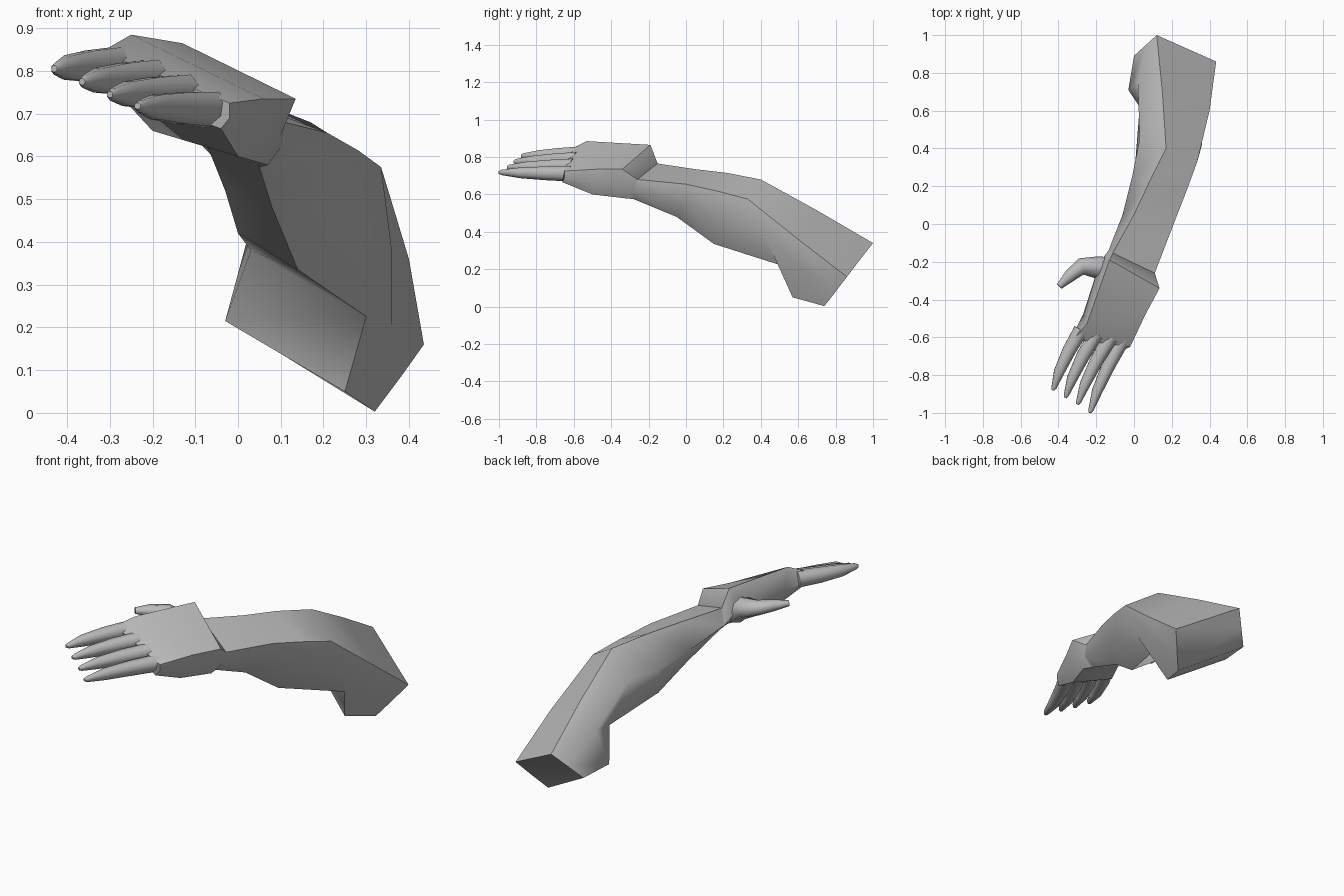
import bpy, bmesh, math
from mathutils import Vector

if "Cube" in bpy.data.objects:
    bpy.data.objects.remove(bpy.data.objects["Cube"])

skin = bpy.data.materials.new("plain grey")
skin.use_nodes = True
GREY = (0.5, 0.5, 0.5, 1)
skin.diffuse_color = GREY
skin.node_tree.nodes["Principled BSDF"].inputs["Base Color"].default_value = GREY


def loft(name, rings, angle):
    """Skin a list of equal-length point rings and close both ends."""
    bm = bmesh.new()
    rows = [[bm.verts.new(p) for p in ring] for ring in rings]
    n = len(rows[0])
    for a, b in zip(rows, rows[1:]):
        for i in range(n):
            j = (i + 1) % n
            bm.faces.new((a[i], a[j], b[j], b[i]))
    bm.faces.new(rows[0][::-1])
    bm.faces.new(rows[-1])
    bmesh.ops.recalc_face_normals(bm, faces=bm.faces)
    mesh = bpy.data.meshes.new(name)
    bm.to_mesh(mesh)
    bm.free()
    mesh.materials.append(skin)
    ob = bpy.data.objects.new(name, mesh)
    bpy.context.collection.objects.link(ob)
    bpy.ops.object.select_all(action='DESELECT')
    ob.select_set(True)
    bpy.context.view_layer.objects.active = ob
    bpy.ops.object.shade_smooth_by_angle(angle=math.radians(angle))
    return ob


def digit(name, path, widths, heights, sides=8):
    """Tapered tube whose cross-section follows the roll of the hand."""
    up = Vector((0.43, 0, 0.9))
    pts = [Vector(p) for p in path]
    rings = []
    for k, p in enumerate(pts):
        d = (pts[min(k + 1, len(pts) - 1)] - pts[max(k - 1, 0)]).normalized()
        side = d.cross(up).normalized()
        top = side.cross(d)
        rings.append([p + side * widths[k] * math.cos(t) + top * heights[k] * math.sin(t)
                      for t in (2 * math.pi * i / sides for i in range(sides))])
    return loft(name, rings, 60)


# Arm: each ring runs top ridge, outer ridge, outer side, lower outer, lower inner, inner side
arm = [
    # hidden start inside the hand
    [(-.13, -.25, .76), (.08, -.34, .68), (.07, -.34, .63), (.03, -.34, .60), (-.09, -.28, .66), (-.14, -.25, .70)],
    # wrist
    [(-.11, -.15, .765), (.11, -.26, .68), (.10, -.28, .62), (.05, -.28, .575), (-.07, -.2, .62), (-.135, -.14, .68)],
    # forearm
    [(0, .05, .735), (.21, 0, .655), (.19, 0, .56), (.08, -.05, .48), (-.03, .03, .52), (-.06, .05, .60)],
    [(.08, .22, .715), (.28, .18, .615), (.27, .18, .47), (.14, .15, .335), (0, .24, .42), (-.01, .25, .55)],
    # elbow crease
    [(.17, .4, .68), (.335, .33, .575), (.36, .42, .38), (.3, .495, .225), (.03, .62, .38), (.03, .45, .56)],
    # upper arm
    [(.15, .7, .515), (.40, .6, .36), (.36, .62, .2), (.25, .57, .05), (-.03, .71, .215), (.02, .75, .4)],
    # cut end
    [(.12, 1, .34), (.435, .86, .16), (.378, .8, .08), (.32, .74, .003), (0, .89, .2), (.06, .945, .27)],
]
loft("arm", arm, 60)

# Palm: same ring order, from the step at the wrist to the finger roots
palm = [
    [(-.11, -.15, .76), (.11, -.26, .68), (.10, -.28, .62), (.05, -.28, .575), (-.07, -.2, .62), (-.135, -.14, .68)],
    [(-.13, -.19, .865), (.135, -.34, .735), (.10, -.34, .65), (.07, -.33, .58), (-.1, -.22, .65), (-.18, -.2, .76)],
    [(-.25, -.53, .885), (.06, -.48, .735), (.05, -.49, .66), (0, -.5, .60), (-.2, -.42, .66), (-.27, -.48, .78)],
    [(-.32, -.61, .845), (-.02, -.65, .725), (-.02, -.65, .69), (-.04, -.66, .665), (-.27, -.58, .75), (-.33, -.6, .80)],
]
loft("palm", palm, 50)

# Fingers: root and tip, joined through two gently arched joints
fingers = {
    "index_finger": ((-.28, -.56, .815), (-.43, -.88, .805)),
    "middle_finger": ((-.20, -.58, .785), (-.365, -.92, .775)),
    "ring_finger": ((-.125, -.60, .75), (-.30, -.955, .745)),
    "little_finger": ((-.06, -.61, .71), (-.235, -1.0, .718)),
}
for name, (root, tip) in fingers.items():
    a, b = Vector(root), Vector(tip)
    path = [a.lerp(b, t) + Vector((o, 0, 0)) for t, o in ((0, 0), (.35, -.012), (.7, -.012), (.96, 0), (1, 0))]
    digit(name, path, (.042, .038, .030, .014, .008), (.045, .040, .031, .016, .008))

# Thumb
digit("thumb", [(-.12, -.25, .72), (-.19, -.23, .76), (-.28, -.225, .785), (-.34, -.275, .795), (-.395, -.33, .80)],
      (.07, .06, .045, .035, .018), (.07, .055, .04, .03, .015))
